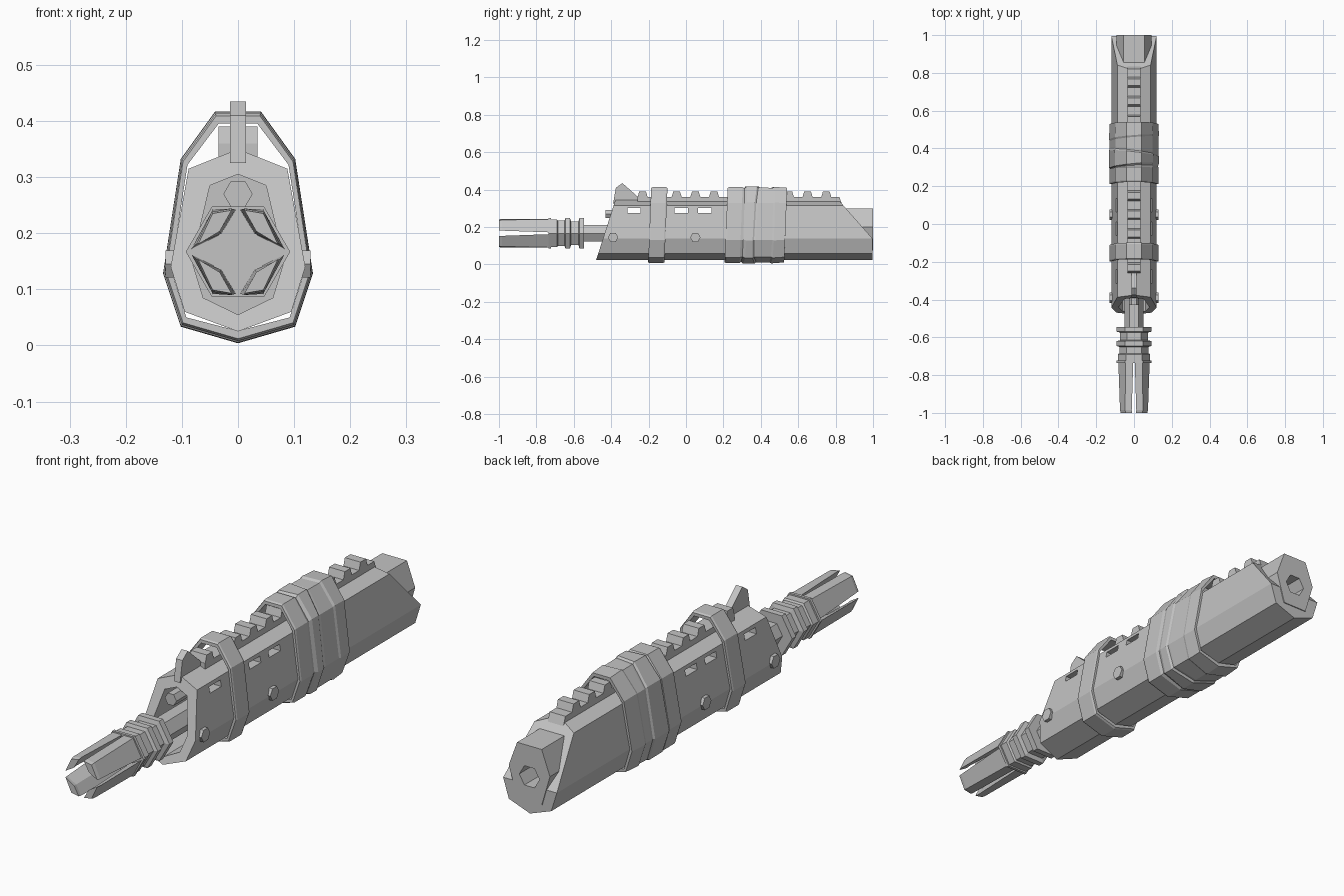
import bpy, bmesh, math

if "Cube" in bpy.data.objects:
    bpy.data.objects.remove(bpy.data.objects["Cube"])

grey = bpy.data.materials.new("plain_grey")
grey.use_nodes = True
grey.diffuse_color = (0.55, 0.55, 0.55, 1)
grey.node_tree.nodes["Principled BSDF"].inputs["Base Color"].default_value = (0.55, 0.55, 0.55, 1)

AXIS = 0.167  # height of the barrel axis


def loft(name, loops, start=None, end=None, closed=False):
    """Skin a row of equal loops; closed joins the last loop to the first."""
    n = len(loops[0])
    bm = bmesh.new()
    rings = [[bm.verts.new(p) for p in loop] for loop in loops]
    pairs = list(zip(rings, rings[1:]))
    if closed:
        pairs.append((rings[-1], rings[0]))
    for a, b in pairs:
        for i in range(n):
            j = (i + 1) % n
            bm.faces.new((a[i], a[j], b[j], b[i]))
    if not closed:
        for ring, faces in ((rings[0], start), (rings[-1], end)):
            for face in faces or [range(n)]:
                bm.faces.new([ring[i] for i in face])
    bmesh.ops.recalc_face_normals(bm, faces=bm.faces)
    mesh = bpy.data.meshes.new(name)
    bm.to_mesh(mesh)
    bm.free()
    mesh.materials.append(grey)
    obj = bpy.data.objects.new(name, mesh)
    bpy.context.collection.objects.link(obj)
    return obj


def mirrored(half):
    """Complete a half outline that starts on the centre line."""
    return half + [(-x, z) for x, z in reversed(half) if x > 0]


def at(outline, y):
    return [(x, y, z) for x, z in outline]


def hexagon(r, z=AXIS):
    return [(r * math.cos(k * math.pi / 3), z + r * math.sin(k * math.pi / 3)) for k in range(6)]


def slab(name, profile, half):
    return loft(name, [[(x, y, z) for y, z in profile] for x in (-half, half)])


def cut(target, cutter):
    cutter.hide_render = True
    cutter.hide_viewport = True
    mod = target.modifiers.new("cut", "BOOLEAN")
    mod.operation = "DIFFERENCE"
    mod.solver = "EXACT"
    mod.object = cutter


# Hollow handguard with a raked front and a slanted rear
outer = mirrored([(0, 0.025), (0.095, 0.06), (0.12, 0.14), (0.088, 0.315), (0, 0.35)])
inner = mirrored([(0, 0.055), (0.062, 0.085), (0.082, 0.15), (0.05, 0.285), (0, 0.305)])


def raked(outline):
    return [(x, -0.48 + (z - 0.025) * 0.32, z) for x, z in outline]


rear = [(x, min(0.996, 0.996 - (z - 0.14) * 0.88), z) for x, z in outer]
handguard = loft("handguard", [at(inner, 0.6), raked(inner), raked(outer), rear],
                 end=[(2, 3, 4, 5, 6), (0, 1, 2, 6, 7)])

# Vent slots through both walls and the rear socket
for i, y in enumerate((-0.278, -0.025, 0.1)):
    profile = [(y - 0.036, 0.276), (y + 0.036, 0.276), (y + 0.036, 0.301), (y - 0.036, 0.301)]
    cut(handguard, slab(f"slot_cutter_{i}", profile, 0.2))
socket = hexagon(0.05, 0.175)
cut(handguard, loft("socket_cutter", [at(socket, 0.89), at(socket, 1.1)]))

# Rear block with a hexagonal hole
block = [(0.092, 0.2), (0.055, 0.3), (-0.055, 0.3), (-0.092, 0.2), (-0.055, 0.075), (0.055, 0.075)]
hole = hexagon(0.045, 0.175)
loft("rear_block", [at(block, 0.8), at(block, 1), at(hole, 1), at(hole, 0.9)])

# Top rail with teeth
teeth = [-0.232] + [-0.05 + 0.1 * k for k in range(9)]
profile = [(0.835, 0.32), (-0.26, 0.32), (-0.26, 0.36)]
for y in teeth:
    profile += [(y - 0.027, 0.36), (y - 0.018, 0.39), (y + 0.018, 0.39), (y + 0.027, 0.36)]
slab("top_rail", profile + [(0.82, 0.36)], 0.035)

# Front sight
slab("front_sight", [(-0.39, 0.325), (-0.375, 0.41), (-0.34, 0.435),
                     (-0.255, 0.36), (-0.25, 0.325)], 0.014)
slab("sight_base", [(-0.385, 0.32), (-0.375, 0.36), (-0.25, 0.36), (-0.25, 0.32)], 0.014)

# Loops strapped around the handguard
band_outer = mirrored([(0, 0.008), (0.1, 0.037), (0.131, 0.13), (0.1, 0.33), (0.04, 0.413)])
band_inner = mirrored([(0, 0.026), (0.092, 0.05), (0.119, 0.135), (0.09, 0.322), (0.034, 0.396)])


def band(name, stations):
    """Stations are (y, scale, sideways skew)."""
    def ring(outline, y, s, skew):
        return [(x * s, y + skew * x + 0.04 * (z - 0.14), 0.21 + (z - 0.21) * s)
                for x, z in outline]
    loops = [ring(band_outer, *st) for st in stations]
    loops += [ring(band_inner, y, 1, k) for y, s, k in (stations[-1], stations[0])]
    loft(name, loops, closed=True)


band("front_band", [(-0.197, 0.98, 0), (-0.19, 1, 0), (-0.118, 1, 0), (-0.11, 0.98, 0)])
band("rear_strap", [
    (0.212, 0.98, 0), (0.22, 1, 0), (0.292, 1, 0), (0.3, 0.97, 0.05),
    (0.31, 1.015, 0.1), (0.372, 1.02, -0.12), (0.38, 0.985, -0.12), (0.39, 0.99, -0.12),
    (0.45, 0.985, 0.08), (0.46, 1.01, 0.08), (0.53, 0.985, 0)])

# Hexagonal bolt heads on both sides
for side, sx in (("left", 1), ("right", -1)):
    for place, y in (("front", -0.39), ("middle", 0.05)):
        loops = [[(sx * x, y + dy, z) for dy, z in hexagon(0.028, 0.145)] for x in (0.1, 0.129)]
        loft(f"{place}_bolt_{side}", loops)

# Barrel and gas plug
loft("barrel", [at(hexagon(0.05), y) for y in (-0.6, 0.65)])
loft("gas_plug", [at(hexagon(0.026, 0.27), y) for y in (-0.43, -0.34)])

# Muzzle collar turned from stepped hexagons
steps = [(-0.545, 0.093), (-0.57, 0.093), (-0.575, 0.073), (-0.615, 0.073), (-0.62, 0.093),
         (-0.645, 0.093), (-0.65, 0.078), (-0.685, 0.078), (-0.69, 0.086), (-0.723, 0.086),
         (-0.723, 0.093), (-0.735, 0.093)]
loft("muzzle_collar", [at(hexagon(r), y) for y, r in steps])

# Four prongs with slots that widen towards the tip
base = [(0.083, 0.005), (0.045, 0.075), (0.004, 0.075), (0.03, 0.032)]
tip = [(0.074, 0.014), (0.047, 0.071), (0.012, 0.077), (0.034, 0.038)]
for sx, side in ((1, "left"), (-1, "right")):
    for sz, level in ((1, "upper"), (-1, "lower")):
        loops = [[(sx * x, y, AXIS + sz * z) for x, z in shape]
                 for y, shape in ((-0.73, base), (-0.985, tip))]
        loops.append([(x * 0.96, -1, AXIS + (z - AXIS) * 0.96) for x, y, z in loops[-1]])
        loft(f"{level}_prong_{side}", loops)
